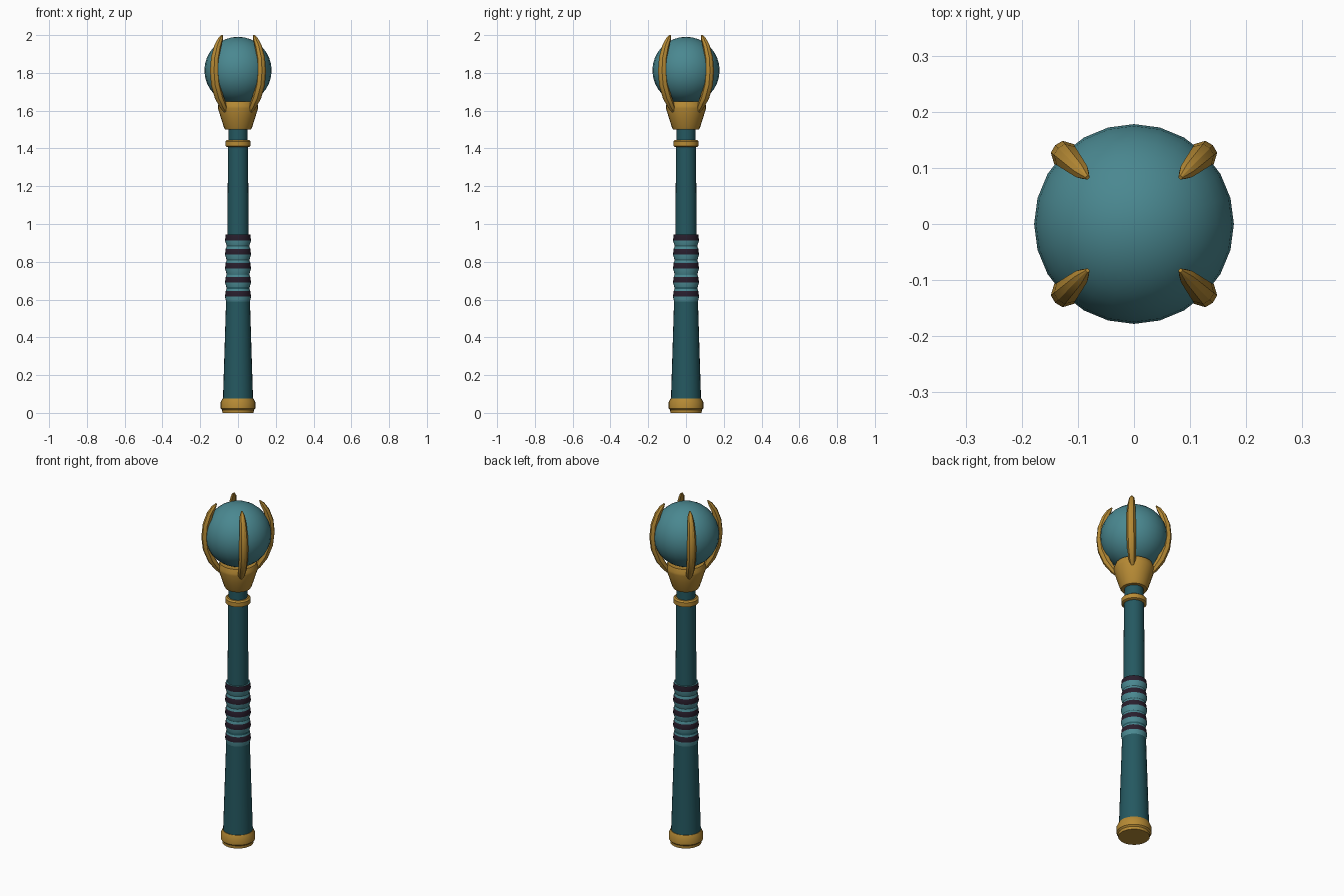
import bpy, bmesh, math
from mathutils import Vector

if "Cube" in bpy.data.objects:
    bpy.data.objects.remove(bpy.data.objects["Cube"])


def material(name, rgb):
    m = bpy.data.materials.new(name)
    m.diffuse_color = (*rgb, 1)
    m.use_nodes = True
    m.node_tree.nodes["Principled BSDF"].inputs["Base Color"].default_value = m.diffuse_color
    return m


GOLD = material("gold", (0.47, 0.255, 0.035))
DEEP = material("deep teal", (0.018, 0.098, 0.118))
LIGHT = material("light teal", (0.068, 0.245, 0.28))
DARK = material("dark plum", (0.022, 0.013, 0.026))


def finish(bm, name, mats, angle=30):
    bmesh.ops.recalc_face_normals(bm, faces=bm.faces)
    mesh = bpy.data.meshes.new(name)
    bm.to_mesh(mesh)
    bm.free()
    for m in mats:
        mesh.materials.append(m)
    ob = bpy.data.objects.new(name, mesh)
    bpy.context.collection.objects.link(ob)
    bpy.ops.object.select_all(action='DESELECT')
    ob.select_set(True)
    bpy.context.view_layer.objects.active = ob
    bpy.ops.object.shade_smooth_by_angle(angle=math.radians(angle))
    return ob


def loft(bm, rings, slots=None):
    """Skin a list of vertex rings and cap both ends."""
    n = len(rings[0])
    for k, (a, b) in enumerate(zip(rings, rings[1:])):
        for i in range(n):
            j = (i + 1) % n
            f = bm.faces.new((a[i], a[j], b[j], b[i]))
            f.material_index = slots[k] if slots else 0
    bm.faces.new(rings[0][::-1])
    bm.faces.new(rings[-1])


def lathe(name, profile, mats, slots=None, sides=24):
    bm = bmesh.new()
    turns = [2 * math.pi * i / sides for i in range(sides)]
    rings = [[bm.verts.new((r * math.cos(t), r * math.sin(t), z)) for t in turns]
             for r, z in profile]
    loft(bm, rings, slots)
    return finish(bm, name, mats)


# Pommel, tapered shaft, collar and cup
lathe("pommel", [(0.083, 0), (0.084, 0.016), (0.092, 0.024), (0.092, 0.056),
                 (0.082, 0.077)], [GOLD])
lathe("shaft", [(0.08, 0.06), (0.063, 0.6), (0.056, 0.94), (0.053, 1.42)], [DEEP])
lathe("neck", [(0.05, 1.41), (0.05, 1.52)], [DEEP])
lathe("collar", [(0.058, 1.408), (0.067, 1.413), (0.067, 1.438), (0.058, 1.445)], [GOLD])
lathe("cup", [(0.068, 1.50), (0.074, 1.51), (0.09, 1.56), (0.106, 1.612),
              (0.106, 1.625), (0.098, 1.648), (0.07, 1.645)], [GOLD])

# Grip: flared light wraps, each topped by a dark band
profile, slots = [(0.061, 0.58)], []
for k in range(5):
    z = 0.632 + k * 0.0743
    profile += [(0.069, z - 0.016), (0.065, z + 0.014)]
    slots += [0, 1]
    if k < 4:
        profile.append((0.06, z + 0.028))
        slots.append(0)
lathe("grip", profile, [LIGHT, DARK], slots)

# Orb
bm = bmesh.new()
bmesh.ops.create_uvsphere(bm, u_segments=24, v_segments=16, radius=0.178)
bmesh.ops.translate(bm, verts=bm.verts, vec=(0, 0, 1.813))
finish(bm, "orb", [LIGHT])

# Claws: (distance from axis, height, half width) along each curve
PATH = [(0.083, 1.585, 0.007), (0.108, 1.62, 0.019), (0.142, 1.672, 0.024),
        (0.168, 1.74, 0.025), (0.176, 1.81, 0.025), (0.171, 1.88, 0.023),
        (0.153, 1.94, 0.019), (0.132, 1.978, 0.014), (0.117, 2.0, 0.004)]
# Cross-section as (across, outward) fractions of the half width
SECTION = [(0.6, 0.75), (0, 0.9), (-0.6, 0.75), (-1, 0),
           (-0.6, -0.8), (0.6, -0.8), (1, 0)]
for k in range(4):
    a = math.pi / 4 + k * math.pi / 2
    radial = Vector((math.cos(a), math.sin(a), 0))
    side = Vector((-math.sin(a), math.cos(a), 0))
    up = Vector((0, 0, 1))
    centres = [radial * r + up * z for r, z, w in PATH]
    bm = bmesh.new()
    rings = []
    for i, c in enumerate(centres):
        tangent = (centres[min(i + 1, len(PATH) - 1)] - centres[max(i - 1, 0)]).normalized()
        out = side.cross(tangent)
        w = PATH[i][2]
        rings.append([bm.verts.new(c + side * u * w + out * v * w) for u, v in SECTION])
    loft(bm, rings)
    finish(bm, f"claw_{k + 1}", [GOLD], 25)
